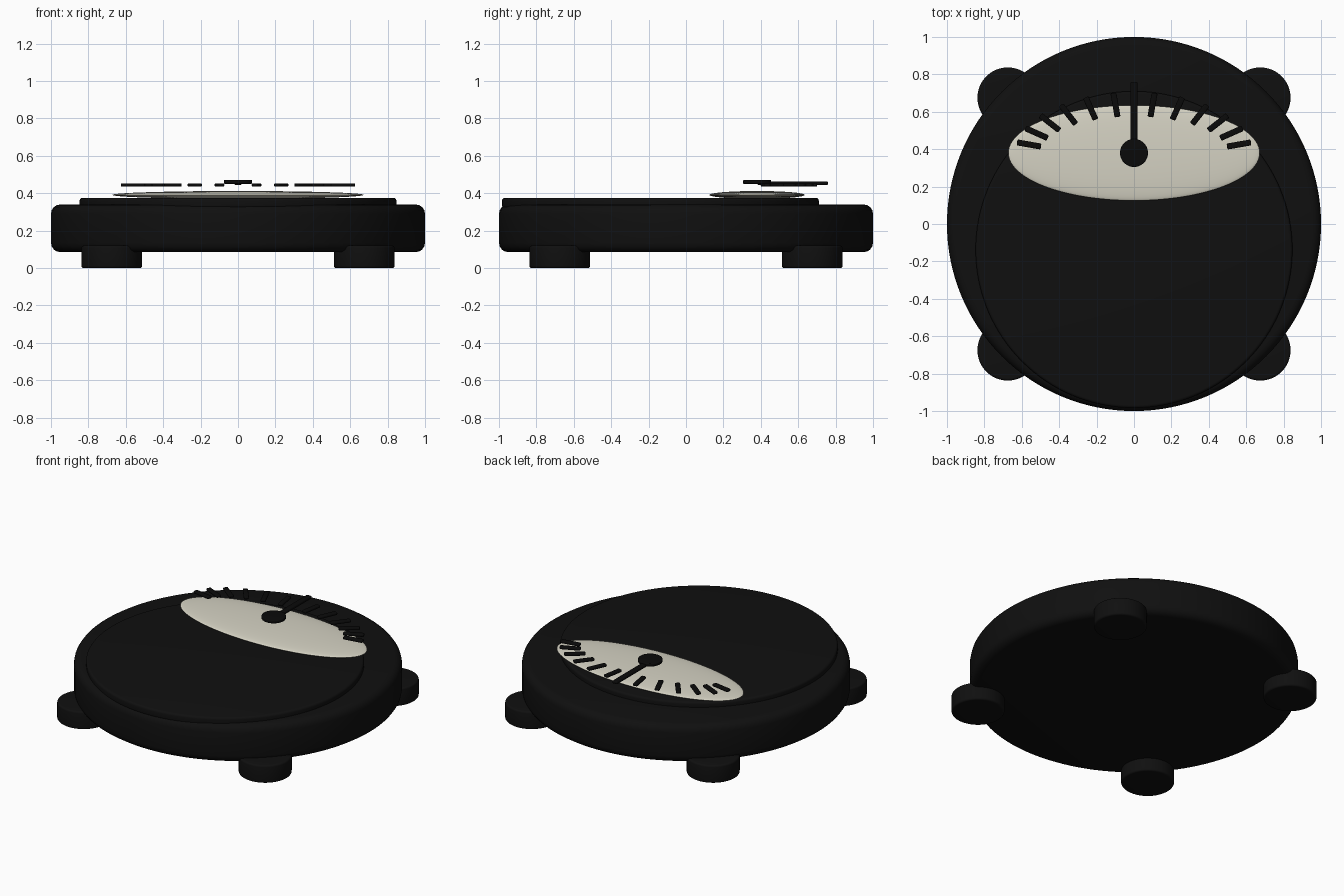
import bpy, math

cube = bpy.data.objects.get("Cube")
if cube:
    bpy.data.objects.remove(cube, do_unlink=True)


def material(name, rgb):
    m = bpy.data.materials.new(name)
    m.use_nodes = True
    m.diffuse_color = (*rgb, 1)
    m.node_tree.nodes["Principled BSDF"].inputs["Base Color"].default_value = (*rgb, 1)
    return m


black = material("black rubber", (0.005, 0.005, 0.005))
ink = material("ink black", (0.003, 0.003, 0.003))
cream = material("cream", (0.67, 0.65, 0.55))


def finish(name, mat, bevel=0.0):
    ob = bpy.context.object
    ob.name = name
    ob.data.materials.append(mat)
    bpy.ops.object.transform_apply(location=False, rotation=False, scale=True)
    if bevel:
        mod = ob.modifiers.new("rounded edges", "BEVEL")
        mod.width = bevel
        mod.segments = 4
        mod.limit_method = "ANGLE"
        bpy.ops.object.modifier_apply(modifier=mod.name)
    bpy.ops.object.shade_smooth_by_angle(angle=math.radians(35))
    return ob


def disc(name, radius, x, y, bottom, top, mat, bevel, sides=96):
    bpy.ops.mesh.primitive_cylinder_add(vertices=sides, radius=radius, depth=top - bottom,
                                        location=(x, y, (bottom + top) / 2))
    return finish(name, mat, bevel)


def bar(name, x, y, z, length, width, height, angle, mat):
    bpy.ops.mesh.primitive_cube_add(size=1, location=(x, y, z), rotation=(0, 0, angle))
    bpy.context.object.scale = (length, width, height)
    return finish(name, mat, height * 0.4)


# Round platform, offset standing mat and four feet
disc("platform", 1.0, 0, 0, 0.085, 0.34, black, 0.05, 128)
disc("standing_mat", 0.847, 0, -0.137, 0.32, 0.375, black, 0.015, 128)
for side, sx in (("left", 1), ("right", -1)):
    for end, sy in (("front", -1), ("back", 1)):
        disc(f"{end}_{side}_foot", 0.162, sx * 0.675, sy * 0.675, 0, 0.12, black, 0.012, 48)

# Oval domed dial
dial_y = 0.38
bpy.ops.mesh.primitive_uv_sphere_add(segments=96, ring_count=32, radius=1,
                                     location=(0, dial_y, 0.391))
bpy.context.object.scale = (0.672, 0.255, 0.021)
finish("dial", cream)

# Scale marks fanned along an oval arc, mirrored about the middle
for i in range(6):
    a = math.radians(10 + 14 * i)
    for side, sx in (("left", 1), ("right", -1)):
        bar(f"{side}_scale_mark_{i + 1}", sx * 0.57 * math.cos(a), dial_y + 0.26 * math.sin(a),
            0.444, 0.13, 0.032, 0.018, sx * a, ink)

# Needle and hub
bar("needle", 0, dial_y + 0.19, 0.454, 0.38, 0.038, 0.02, math.pi / 2, ink)
disc("needle_hub", 0.075, 0, dial_y, 0.45, 0.472, ink, 0.006, 48)
